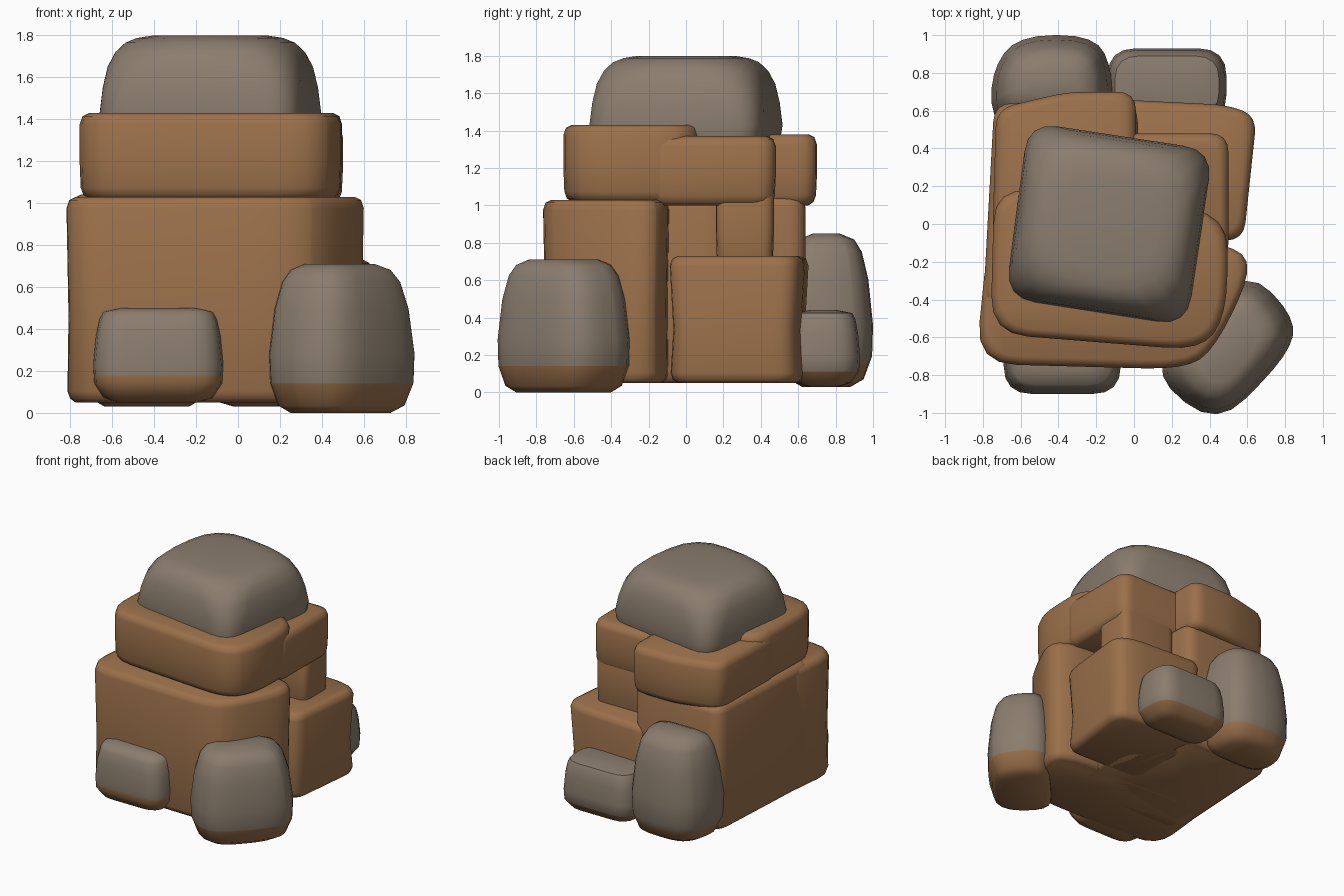
import bpy, bmesh, math
from mathutils import Vector

if "Cube" in bpy.data.objects:
    bpy.data.objects.remove(bpy.data.objects["Cube"])


def material(name, rgb):
    m = bpy.data.materials.new(name)
    m.diffuse_color = (*rgb, 1)
    m.use_nodes = True
    m.node_tree.nodes["Principled BSDF"].inputs["Base Color"].default_value = m.diffuse_color
    return m


BROWN = material("brown earth", (0.33, 0.165, 0.07))
GREY = material("grey stone", (0.255, 0.205, 0.155))


def rounded(poly, r, steps=4):
    """Round each polygon corner with a small quadratic curve."""
    pts = [Vector(p) for p in poly]
    out = []
    for i, p in enumerate(pts):
        ends = []
        for q in (pts[i - 1], pts[(i + 1) % len(pts)]):
            d = q - p
            ends.append(p + d.normalized() * min(r, d.length * 0.48))
        a, b = ends
        for k in range(steps + 1):
            t = k / steps
            out.append(a * (1 - t) ** 2 + p * 2 * t * (1 - t) + b * t * t)
    return out


def rock(name, poly, rings, paint_z=None):
    """Stack of rounded outlines; rings hold (z, inset, corner radius)."""
    xs, ys = [p[0] for p in poly], [p[1] for p in poly]
    cx, cy = (min(xs) + max(xs)) / 2, (min(ys) + max(ys)) / 2
    hx, hy = (max(xs) - min(xs)) / 2, (max(ys) - min(ys)) / 2
    bm = bmesh.new()
    loops = []
    for z, inset, r in rings:
        sx, sy = 1 - inset / hx, 1 - inset / hy
        loops.append([bm.verts.new((cx + (p.x - cx) * sx, cy + (p.y - cy) * sy, z))
                      for p in rounded(poly, r)])
    n = len(loops[0])
    for lo, hi in zip(loops, loops[1:]):
        for i in range(n):
            j = (i + 1) % n
            bm.faces.new((lo[i], lo[j], hi[j], hi[i]))
    bm.faces.new(loops[-1])
    bm.faces.new(loops[0][::-1])
    # earth stain on the foot of grey stones
    if paint_z is not None:
        bmesh.ops.bisect_plane(bm, geom=bm.verts[:] + bm.edges[:] + bm.faces[:],
                               plane_co=(0, 0, paint_z), plane_no=(0, 0, 1))
    bmesh.ops.recalc_face_normals(bm, faces=bm.faces)
    for f in bm.faces:
        f.smooth = True
        if paint_z is not None and f.calc_center_median().z > paint_z:
            f.material_index = 1
    me = bpy.data.meshes.new(name)
    bm.to_mesh(me)
    bm.free()
    me.materials.append(BROWN)
    me.materials.append(GREY)
    ob = bpy.data.objects.new(name, me)
    bpy.context.collection.objects.link(ob)
    bpy.context.view_layer.objects.active = ob
    ob.select_set(True)
    bpy.ops.object.shade_smooth_by_angle(angle=math.radians(50))
    ob.select_set(False)


def block(name, poly, z0, z1, e=0.045, r=0.1, waist=0.0):
    """Brown block with softened edges and an optional pinched middle."""
    m = z0 + (z1 - z0) * 0.42
    rock(name, poly, [(z0, e, r), (z0 + e * 0.4, e * 0.4, r), (z0 + e * 1.2, 0.005, r),
                      (m, waist, r), (z1 - e * 1.2, 0, r),
                      (z1 - e * 0.35, e * 0.3, r), (z1, e, r)])


def boulder(name, poly, z0, z1, paint_z, top=0.12, r=0.2):
    """Grey stone that bulges low and narrows to a soft crown."""
    h = z1 - z0
    rock(name, poly, [(z0, 0.12, r), (z0 + h * 0.05, 0.05, r), (z0 + h * 0.2, 0.005, r),
                      (z0 + h * 0.4, 0, r), (z0 + h * 0.7, top * 0.25, r),
                      (z0 + h * 0.88, top * 0.6, r), (z0 + h * 0.96, top, r),
                      (z1, top + 0.08, r)], paint_z)


def box(x0, x1, y0, y1):
    return [(x0, y0), (x1, y0), (x1, y1), (x0, y1)]


# lower tier
block("front_lower_block", [(-0.84, -0.74), (0.27, -0.77), (0.43, -0.66),
                            (0.64, -0.22), (0.5, -0.1), (-0.77, -0.05)],
      0.05, 1.03, waist=0.01, r=0.22)
block("left_lower_core", [(-0.8, -0.45), (0.28, -0.5), (0.26, 0.2), (0.02, 0.4),
                          (0.02, 0.64), (-0.74, 0.64)], 0.05, 1.04)
block("right_step_block", [(-0.1, -0.07), (0.58, -0.09), (0.65, 0.57), (0.5, 0.63), (-0.1, 0.66)],
      0.05, 0.73, waist=0.02)
block("right_column", box(0.0, 0.48, 0.16, 0.47), 0.68, 1.1, e=0.03, r=0.07)

# upper tier
block("upper_slab", [(-0.76, -0.58), (0.36, -0.67), (0.49, -0.48),
                     (0.5, 0.05), (-0.74, 0.2)], 1.02, 1.43, r=0.2)
block("upper_back_slab", box(-0.72, 0.5, -0.2, 0.48), 1.0, 1.37)
block("upper_back_left_block", [(-0.75, -0.1), (0.01, -0.1), (0.01, 0.7), (-0.35, 0.7),
                                (-0.73, 0.61)], 1.0, 1.38)

# cap stone
rock("cap_stone", [(-0.68, -0.39), (0.28, -0.54), (0.42, 0.39), (-0.56, 0.54)],
     [(1.34, 0.015, 0.16), (1.43, 0, 0.16), (1.55, 0.01, 0.2), (1.65, 0.028, 0.25),
      (1.72, 0.06, 0.31), (1.765, 0.105, 0.37), (1.787, 0.16, 0.42), (1.8, 0.25, 0.44)], 1.375)

# ground boulders
boulder("front_right_boulder", [(0.6, -0.23), (0.86, -0.5), (0.82, -0.69), (0.44, -1.08),
                                (0.09, -0.8), (0.27, -0.57)], 0.0, 0.71, 0.14, r=0.22)
boulder("front_left_boulder", box(-0.69, -0.07, -0.9, -0.5), 0.05, 0.5, 0.18, top=0.05, r=0.15)
boulder("back_left_boulder", [(-0.75, 0.5), (-0.12, 0.5), (-0.11, 0.8), (-0.2, 1.0),
                              (-0.62, 1.0), (-0.76, 0.8)], 0.03, 0.85, 0.15, top=0.1)
boulder("back_right_boulder", box(-0.14, 0.49, 0.54, 0.93), 0.03, 0.44, 0.11, top=0.04, r=0.15)
